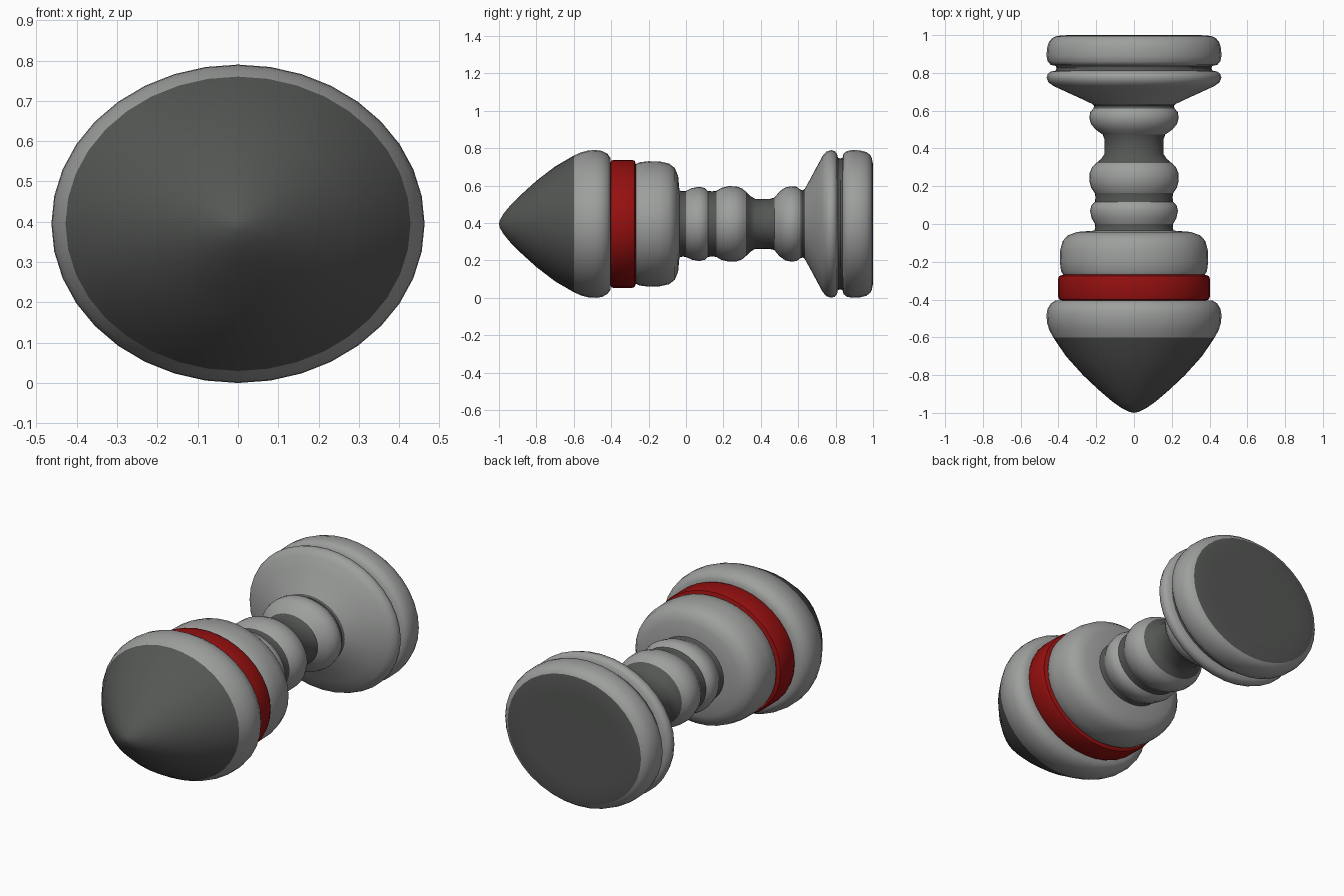
import bpy, bmesh, math

if "Cube" in bpy.data.objects:
    bpy.data.objects.remove(bpy.data.objects["Cube"])

SIDES = 36
SQUASH = 0.853      # height / width of every ring
CENTRE_Z = 0.395


def material(name, rgb):
    m = bpy.data.materials.new(name)
    m.diffuse_color = (*rgb, 1.0)
    m.use_nodes = True
    m.node_tree.nodes["Principled BSDF"].inputs["Base Color"].default_value = m.diffuse_color
    return m


light = material("light grey", (0.34, 0.35, 0.34))
dark = material("dark grey", (0.09, 0.095, 0.09))
red = material("deep red", (0.30, 0.005, 0.005))


def turned(name, mat, profile):
    """Revolve (y, radius) points into an oval section; radius 0 is a pole."""
    bm = bmesh.new()
    rings = []
    for y, r in profile:
        if r == 0:
            rings.append([bm.verts.new((0, y, CENTRE_Z))])
            continue
        angles = [2 * math.pi * i / SIDES for i in range(SIDES)]
        rings.append([bm.verts.new((r * math.cos(a), y, CENTRE_Z + SQUASH * r * math.sin(a)))
                      for a in angles])
    for a, b in zip(rings, rings[1:]):
        for i in range(SIDES):
            j = (i + 1) % SIDES
            quad = [a[i % len(a)], a[j % len(a)], b[j % len(b)], b[i % len(b)]]
            bm.faces.new(list(dict.fromkeys(quad)))
    bmesh.ops.recalc_face_normals(bm, faces=bm.faces)
    # Open bands must face away from the axis
    if sum(f.normal.dot(f.calc_center_median() - f.calc_center_median().project((0, 1, 0))
           - type(f.normal)((0, 0, CENTRE_Z))) * f.calc_area() for f in bm.faces) < 0:
        bmesh.ops.reverse_faces(bm, faces=bm.faces)
    mesh = bpy.data.meshes.new(name)
    bm.to_mesh(mesh)
    bm.free()
    mesh.materials.append(mat)
    obj = bpy.data.objects.new(name, mesh)
    bpy.context.collection.objects.link(obj)
    bpy.ops.object.select_all(action='DESELECT')
    obj.select_set(True)
    bpy.context.view_layer.objects.active = obj
    bpy.ops.object.shade_smooth_by_angle(angle=math.radians(40))


# Head: pointed nose, shoulder, red band and rear collar
turned("nose_cone", dark, [(-1, 0), (-0.995, 0.025), (-0.975, 0.065), (-0.94, 0.115),
                           (-0.88, 0.185), (-0.8, 0.27), (-0.7, 0.36), (-0.6, 0.428)])
turned("shoulder", light, [(-0.6, 0.428), (-0.56, 0.449), (-0.52, 0.461), (-0.48, 0.463),
                           (-0.45, 0.458), (-0.42, 0.44), (-0.405, 0.415), (-0.405, 0.38)])
turned("red_band", red, [(-0.405, 0.38), (-0.4, 0.396), (-0.385, 0.402), (-0.29, 0.402),
                         (-0.275, 0.396), (-0.268, 0.375)])
turned("collar", light, [(-0.268, 0.375), (-0.25, 0.386), (-0.2, 0.393), (-0.14, 0.391),
                         (-0.09, 0.378), (-0.06, 0.35), (-0.042, 0.3), (-0.035, 0.21)])

# Stem: beads separated by dark grooves
turned("front_groove", dark, [(-0.035, 0.21), (-0.02, 0.205), (0, 0.207)])
turned("small_bead", light, [(0, 0.207), (0.03, 0.224), (0.07, 0.233), (0.1, 0.225), (0.117, 0.207)])
turned("thin_groove", dark, [(0.117, 0.207), (0.14, 0.204), (0.163, 0.207)])
turned("middle_bead", light, [(0.163, 0.207), (0.19, 0.226), (0.23, 0.237), (0.27, 0.235),
                              (0.3, 0.222), (0.322, 0.2)])
turned("waist", dark, [(0.322, 0.2), (0.345, 0.173), (0.37, 0.157), (0.45, 0.157), (0.473, 0.165)])
turned("rear_bead", light, [(0.473, 0.165), (0.5, 0.203), (0.53, 0.228), (0.56, 0.236),
                            (0.59, 0.233), (0.612, 0.215)])
turned("rear_groove", dark, [(0.612, 0.215), (0.625, 0.21), (0.635, 0.22)])

# Base: flared disc, groove, rounded rim and flat end
turned("flare", light, [(0.635, 0.22), (0.66, 0.272), (0.7, 0.36), (0.73, 0.425), (0.75, 0.453),
                        (0.775, 0.463), (0.795, 0.457), (0.807, 0.44), (0.812, 0.415)])
turned("base_groove", dark, [(0.812, 0.415), (0.825, 0.41), (0.837, 0.415)])
turned("base_rim", light, [(0.837, 0.415), (0.842, 0.44), (0.86, 0.457), (0.89, 0.463),
                           (0.93, 0.461), (0.965, 0.45), (0.985, 0.432), (0.993, 0.415)])
turned("end_cap", dark, [(0.993, 0.415), (0.999, 0.38), (1, 0.3), (1, 0)])
